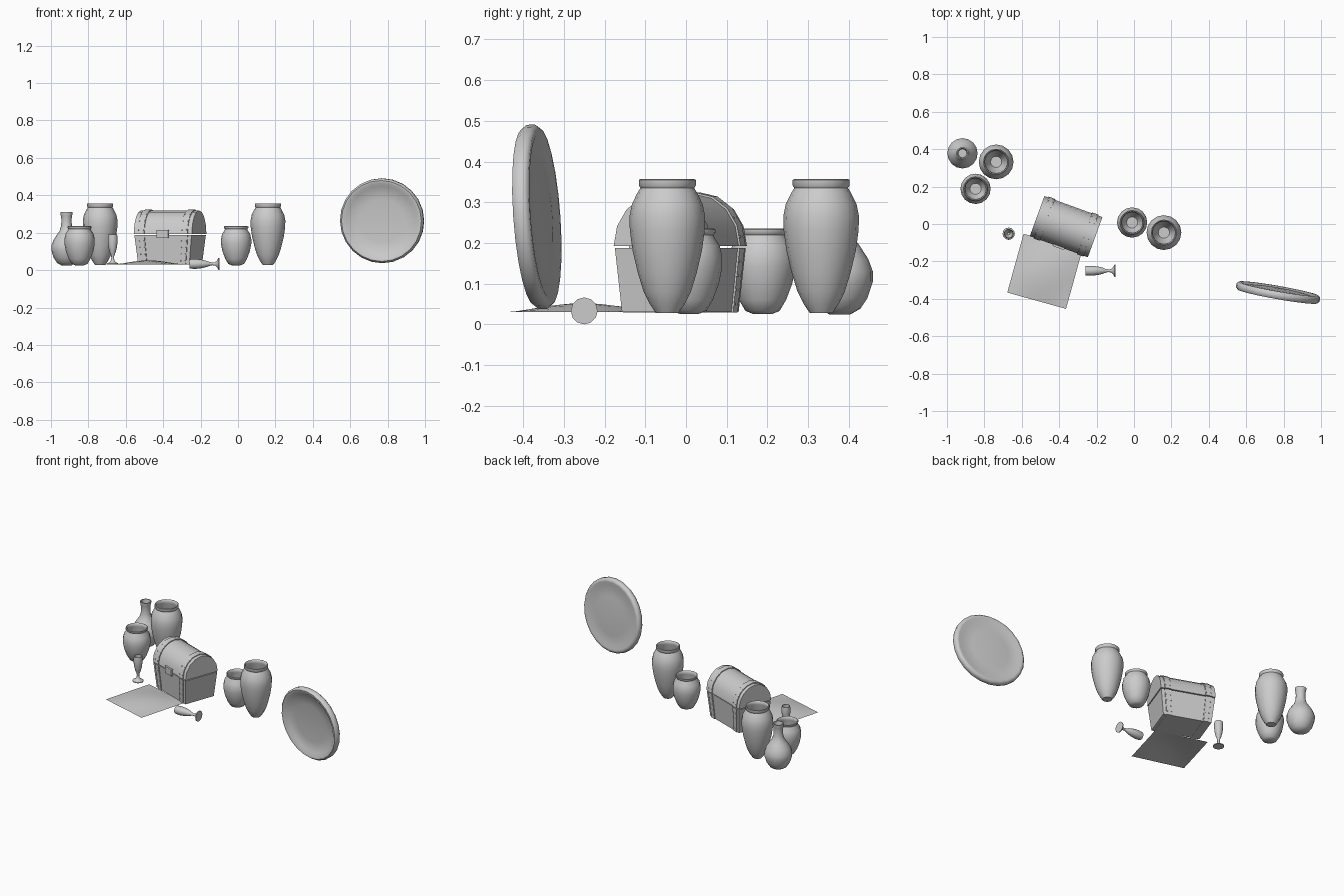
import bpy, bmesh, math
from mathutils import Matrix, Vector

if "Cube" in bpy.data.objects:
    bpy.data.objects.remove(bpy.data.objects["Cube"])


def finish(name, bm, mat=Matrix(), angle=35):
    bmesh.ops.recalc_face_normals(bm, faces=bm.faces[:])
    me = bpy.data.meshes.new(name)
    bm.to_mesh(me)
    bm.free()
    ob = bpy.data.objects.new(name, me)
    bpy.context.collection.objects.link(ob)
    ob.matrix_world = mat
    bpy.ops.object.select_all(action='DESELECT')
    ob.select_set(True)
    bpy.context.view_layer.objects.active = ob
    bpy.ops.object.shade_smooth_by_angle(angle=math.radians(angle))
    return ob


def lathe(name, prof, mat, n=16, angle=50):
    """Revolve (radius, z) points around z; both ends are capped."""
    bm = bmesh.new()
    rings = [[bm.verts.new((r * math.cos(2 * math.pi * i / n), r * math.sin(2 * math.pi * i / n), z))
              for i in range(n)] for r, z in prof]
    for a, b in zip(rings, rings[1:]):
        for i in range(n):
            j = (i + 1) % n
            bm.faces.new((a[i], a[j], b[j], b[i]))
    bm.faces.new(rings[0][::-1])
    bm.faces.new(rings[-1])
    return finish(name, bm, mat, angle)


def at(x, y, z):
    return Matrix.Translation((x, y, z))


# Jars, bottle and goblet profiles run up the outside, over the rim and down inside
tall = [(.028, .028), (.043, .05), (.058, .08), (.072, .125), (.085, .18), (.092, .23), (.093, .265),
        (.087, .295), (.074, .322), (.066, .335), (.070, .341), (.070, .355), (.066, .357),
        (.061, .352), (.060, .335), (.080, .29), (.084, .24), (.064, .12), (.03, .05)]
short = [(.022, .025), (.042, .033), (.058, .06), (.073, .10), (.081, .14), (.081, .165), (.075, .193),
         (.062, .213), (.060, .22), (.065, .226), (.065, .233), (.061, .235), (.056, .230),
         (.055, .213), (.073, .165), (.066, .10), (.03, .045)]
bottle = [(.025, .024), (.05, .038), (.068, .065), (.081, .105), (.081, .13), (.070, .16), (.052, .188),
          (.037, .21), (.029, .235), (.027, .27), (.030, .29), (.033, .303), (.033, .31),
          (.027, .31), (.022, .28), (.022, .235)]
goblet = [(.033, 0), (.032, .005), (.018, .012), (.009, .022), (.007, .038), (.010, .052), (.016, .066),
          (.022, .09), (.026, .12), (.026, .142), (.024, .16), (.022, .16), (.023, .14), (.018, .09), (.006, .065)]
lathe("tall_jar_left", tall, at(-.737, .332, 0))
lathe("tall_jar_right", tall, at(.16, -.046, 0))
lathe("short_jar_left", short, at(-.847, .188, 0))
lathe("short_jar_right", short, at(-.01, .008, 0))
lathe("bottle", bottle, at(-.917, .378, 0))
lathe("goblet_standing", goblet, at(-.67, -.052, .03), 12)
lathe("goblet_lying", goblet, at(-.10, -.25, .033) @ Matrix.Rotation(math.radians(-90), 4, 'Y'), 12)

# Round shield: rounded rim, shallow front and hollow back
shield = [(.03, -.006), (.12, -.003), (.185, .004), (.203, .018), (.217, .019), (.227, .008),
          (.227, -.012), (.218, -.022), (.205, -.022), (.18, -.014), (.12, -.019), (.03, -.021)]
lathe("round_shield", shield, at(.77, -.368, .264) @ Matrix.Rotation(math.radians(-10), 4, 'Z')
      @ Matrix.Rotation(math.radians(94), 4, 'X'), 24)

# Chest, built in its own frame and turned
CH = at(-.363, -.014, 0) @ Matrix.Rotation(math.radians(-20), 4, 'Z')
SEAM, FLOOR = .19, .03


def taper(bm):
    for v in bm.verts:
        if v.co.z < SEAM:
            k = 1 - .11 * (SEAM - v.co.z) / (SEAM - FLOOR)
            v.co.x *= k
            v.co.y *= k


def prism(bm, prof, x0, x1):
    a = [bm.verts.new((x0, y, z)) for y, z in prof]
    b = [bm.verts.new((x1, y, z)) for y, z in prof]
    n = len(prof)
    for i in range(n):
        j = (i + 1) % n
        bm.faces.new((a[i], a[j], b[j], b[i]))
    bm.faces.new(a)
    bm.faces.new(b[::-1])


def arch(hd, h, n=8):
    return [(hd * math.cos(math.pi * i / n), SEAM + .003 + h * math.sin(math.pi * i / n)) for i in range(n + 1)]


def box_prof(hd, z0, z1):
    return [(-hd, z0), (hd, z0), (hd, z1), (-hd, z1)]


bm = bmesh.new()
prism(bm, box_prof(.112, FLOOR, SEAM - .002), -.163, .163)
taper(bm)
finish("chest_base", bm, CH)
bm = bmesh.new()
prism(bm, arch(.114, .126), -.165, .165)
finish("chest_lid", bm, CH)

# Metal straps with rivet rows
bm = bmesh.new()
for s in (-1, 1):
    x0, x1 = sorted((s * .105, s * .142))
    prism(bm, arch(.119, .131), x0, x1)
    prism(bm, box_prof(.117, FLOOR - .001, SEAM - .002), x0, x1)
taper(bm)
finish("chest_straps", bm, CH)
bm = bmesh.new()
for x in (-.137, -.110, .110, .137):
    pts = [(.117 * s, z) for s in (-1, 1) for z in (.05, .085, .12, .155)]
    pts += [(.118 * math.cos(t), SEAM + .129 * math.sin(t)) for t in [math.pi * (i + .5) / 8 for i in range(8)]]
    for y, z in pts:
        bmesh.ops.create_icosphere(bm, subdivisions=1, radius=.0035, matrix=at(x, y, z))
taper(bm)
finish("chest_rivets", bm, CH)

# Latch plate on the front
bm = bmesh.new()
bmesh.ops.create_cube(bm, size=1, matrix=at(0, -.116, .193) @ Matrix.Diagonal((.065, .012, .042, 1)))
finish("chest_latch", bm, CH)

# Cloth in front, slightly raised in the middle
bm = bmesh.new()
bmesh.ops.create_grid(bm, x_segments=8, y_segments=8, size=.163)
for v in bm.verts:
    v.co.z = .03 + .022 * math.cos(v.co.x / .163 * math.pi / 2) * math.cos(v.co.y / .163 * math.pi / 2)
finish("cloth", bm, at(-.477, -.253, 0) @ Matrix.Rotation(math.radians(-15.5), 4, 'Z'))
